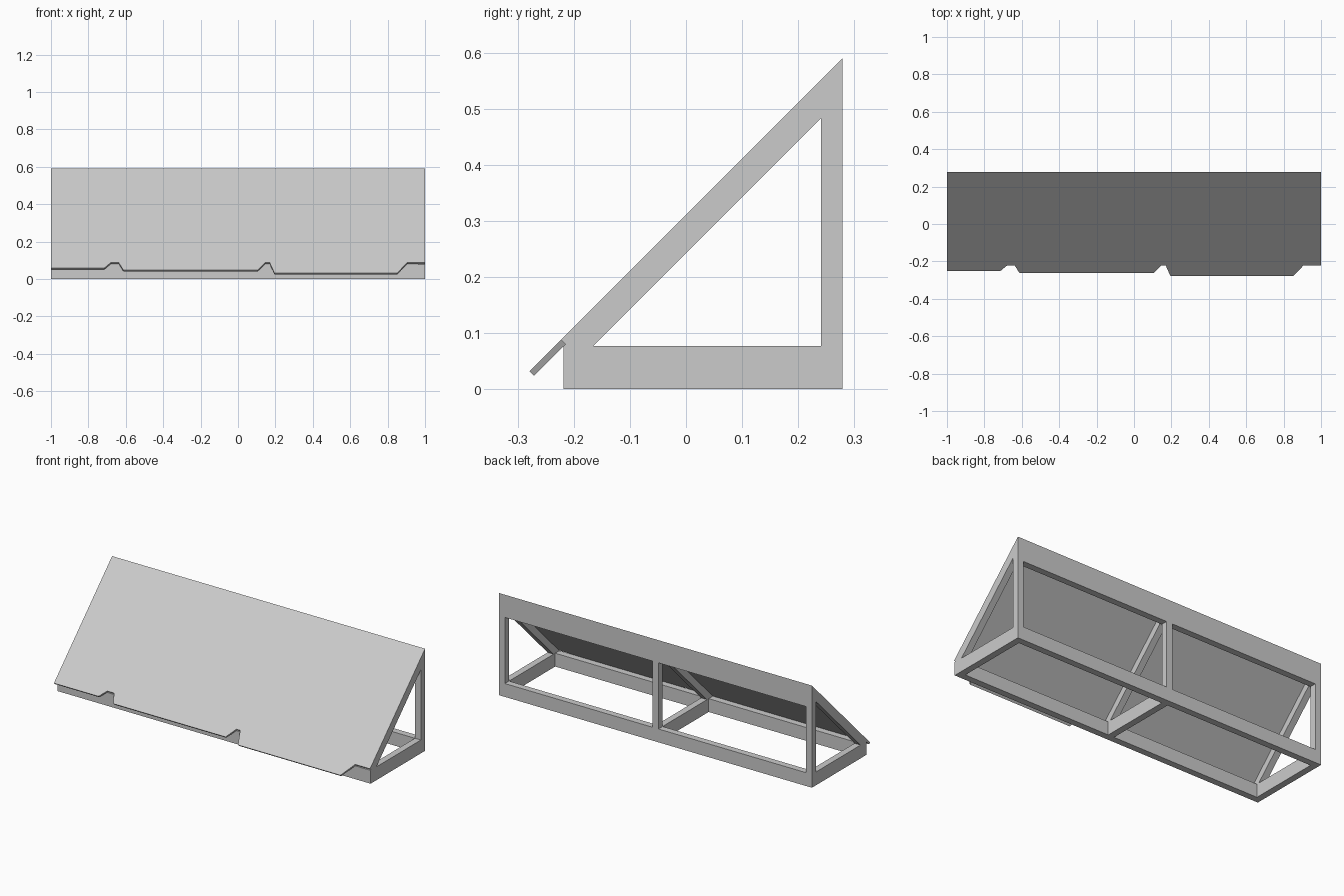
import bpy, bmesh

if "Cube" in bpy.data.objects:
    bpy.data.objects.remove(bpy.data.objects["Cube"])

T = 0.038            # timber thickness
H = 0.077            # base rail height
FRONT, BACK = -0.218, 0.279
INNER = BACK - T     # inner face of the back posts
ROOF = 0.311         # top surface of the panel: z = y + ROOF
UNDER = 0.295        # underside of the panel: z = y + UNDER
RAFTER = 0.242       # underside of the rafters: z = y + RAFTER
RAIL_Z = 0.459       # underside of the upper back rail


def loft(name, a, b):
    """Closed solid between two matching outlines."""
    bm = bmesh.new()
    va = [bm.verts.new(p) for p in a]
    vb = [bm.verts.new(p) for p in b]
    bm.faces.new(va)
    bm.faces.new(vb[::-1])
    n = len(a)
    for i in range(n):
        j = (i + 1) % n
        bm.faces.new((va[j], va[i], vb[i], vb[j]))
    bmesh.ops.recalc_face_normals(bm, faces=bm.faces)
    mesh = bpy.data.meshes.new(name)
    bm.to_mesh(mesh)
    bm.free()
    obj = bpy.data.objects.new(name, mesh)
    bpy.context.collection.objects.link(obj)
    return obj


def beam(name, profile, x0, x1):
    """Extrude a (y, z) profile along x."""
    return loft(name, [(x0, y, z) for y, z in profile],
                [(x1, y, z) for y, z in profile])


def rect(y0, y1, z0, z1):
    return [(y0, z0), (y1, z0), (y1, z1), (y0, z1)]


# Long rails
beam("front_base_rail", rect(FRONT, FRONT + T, 0, H), -1, 1)
beam("back_base_rail", rect(INNER, BACK, 0, H), -1, 1)
beam("upper_back_rail", [(INNER, RAIL_Z), (BACK, RAIL_Z),
                         (BACK, BACK + UNDER), (INNER, INNER + UNDER)], -1, 1)

# Three triangular frames: cross rail, post and rafter
for side, x in (("left", -1 + T / 2), ("middle", 0), ("right", 1 - T / 2)):
    x0, x1 = x - T / 2, x + T / 2
    beam(side + "_cross_rail", rect(FRONT + T, INNER, 0, H), x0, x1)
    beam(side + "_post", rect(INNER, BACK, H, RAIL_Z), x0, x1)
    beam(side + "_rafter", [(FRONT, H), (H - RAFTER, H),
                            (INNER, INNER + RAFTER), (INNER, INNER + UNDER)], x0, x1)

# Sloping panel with a broken lower edge, cut square to the slope
edge = [(-1, -0.252), (-0.715, -0.252), (-0.68, -0.223), (-0.637, -0.223),
        (-0.612, -0.263), (0.105, -0.263), (0.145, -0.223), (0.17, -0.223),
        (0.195, -0.279), (0.85, -0.279), (0.905, -0.223), (1, -0.223)]
d = (ROOF - UNDER) / 2
back = [(1, BACK), (-1, BACK)]
top = [(x, y, y + ROOF) for x, y in edge + back]
bottom = ([(x, y + d, y + ROOF - d) for x, y in edge]
          + [(x, y, y + UNDER) for x, y in back])
loft("sloping_panel", top, bottom)
